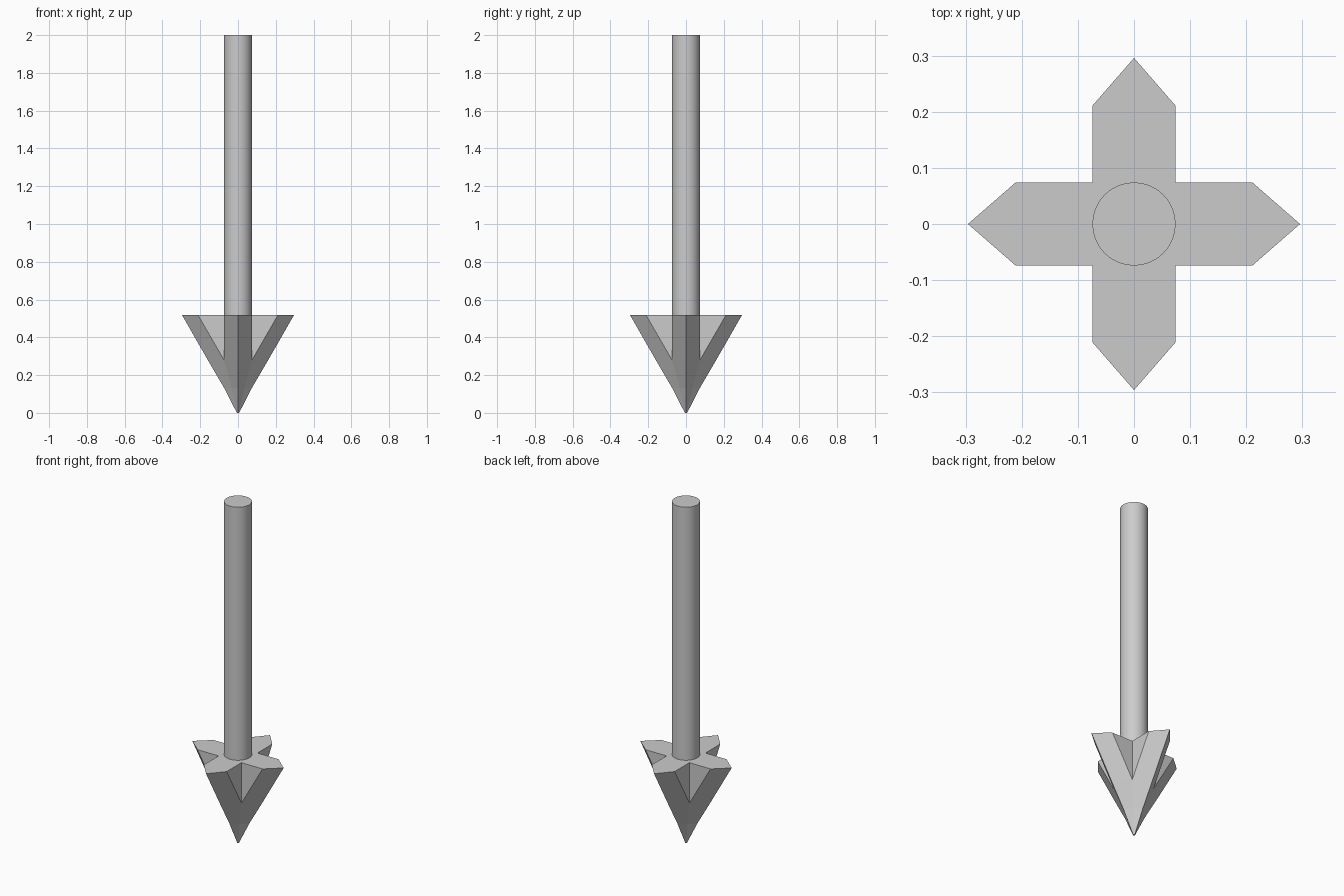
import bpy, bmesh, math

if "Cube" in bpy.data.objects:
    bpy.data.objects.remove(bpy.data.objects["Cube"])

W = 0.074          # half thickness of each fin, also shaft radius
TOP = 0.517        # top of the arrow head


def rot(p, k):
    # quarter turns about z
    x, y = p
    for _ in range(k):
        x, y = -y, x
    return x, y


# Arrow head: four-fin star lofted up from the tip
# each level: z, ridge distance, shoulder distance, valley distance
levels = [
    (0.0, 0.006, 0.003, 0.003),
    (0.133, 0.074, 0.0345, 0.0345),
    (0.28, 0.160, W, W),
    (TOP, 0.296, 0.211, W),
]
bm = bmesh.new()
rings = []
for z, ridge, shoulder, valley in levels:
    quarter = [(ridge, 0), (shoulder, valley), (valley, valley), (valley, shoulder)]
    rings.append([bm.verts.new((*rot(p, k), z)) for k in range(4) for p in quarter])
for lo, hi in zip(rings, rings[1:]):
    for i in range(16):
        j = (i + 1) % 16
        bm.faces.new((lo[i], lo[j], hi[j], hi[i]))
bm.faces.new(rings[-1])
bm.faces.new(rings[0][::-1])
bmesh.ops.remove_doubles(bm, verts=bm.verts, dist=1e-5)
bmesh.ops.recalc_face_normals(bm, faces=bm.faces)
mesh = bpy.data.meshes.new("arrow_head")
bm.to_mesh(mesh)
bm.free()
bpy.context.collection.objects.link(bpy.data.objects.new("arrow_head", mesh))

# Shaft, sunk slightly into the head
bottom = TOP - 0.02
bpy.ops.mesh.primitive_cylinder_add(vertices=48, radius=W, depth=2 - bottom,
                                    location=(0, 0, (2 + bottom) / 2))
bpy.context.object.name = "shaft"
bpy.ops.object.shade_smooth_by_angle(angle=math.radians(30))
